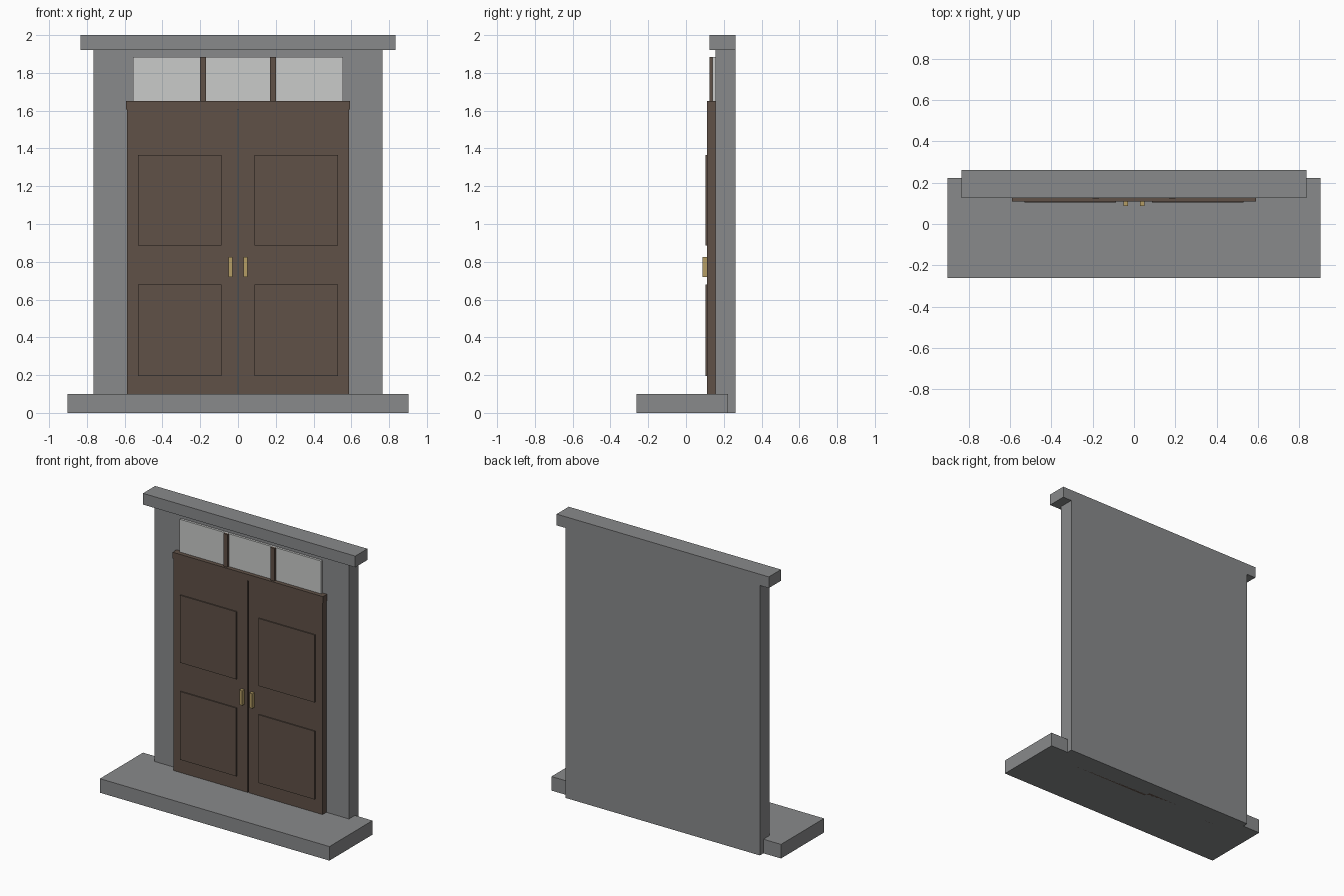
import bpy
import bmesh
from mathutils import Vector

cube = bpy.data.objects.get("Cube")
if cube:
    bpy.data.objects.remove(cube, do_unlink=True)


def material(name, r, g, b):
    mat = bpy.data.materials.new(name)
    mat.use_nodes = True
    mat.diffuse_color = (r, g, b, 1)
    mat.node_tree.nodes["Principled BSDF"].inputs["Base Color"].default_value = (r, g, b, 1)
    return mat


stone = material("grey stone", 0.25, 0.255, 0.26)
wood = material("dark brown wood", 0.115, 0.082, 0.063)
glass = material("pale glass", 0.59, 0.6, 0.59)
brass = material("brass", 0.46, 0.34, 0.13)


def box(name, mat, xs, ys, zs):
    """Box spanning the given (low, high) range on each axis."""
    low, high = (Vector(c) for c in zip(xs, ys, zs))
    bm = bmesh.new()
    bmesh.ops.create_cube(bm, size=1)
    for v in bm.verts:
        v.co = (low + high) / 2 + v.co * (high - low)
    mesh = bpy.data.meshes.new(name)
    bm.to_mesh(mesh)
    bm.free()
    mesh.materials.append(mat)
    obj = bpy.data.objects.new(name, mesh)
    bpy.context.collection.objects.link(obj)
    return obj


def pair(name, mat, xs, ys, zs):
    """One box on the left (+x) and its mirror image on the right."""
    box("left_" + name, mat, xs, ys, zs)
    box("right_" + name, mat, (-xs[1], -xs[0]), ys, zs)


# Stone surround
box("doorstep", stone, (-0.903, 0.903), (-0.262, 0.222), (0, 0.1))
box("wall", stone, (-0.765, 0.765), (0.155, 0.262), (0, 1.92))
box("lintel", stone, (-0.835, 0.835), (0.125, 0.262), (1.92, 2))

# Double door with raised panels and handles
pair("door", wood, (0.003, 0.587), (0.112, 0.155), (0, 1.61))
pair("lower_panel", wood, (0.087, 0.53), (0.104, 0.112), (0.195, 0.68))
pair("upper_panel", wood, (0.087, 0.53), (0.104, 0.112), (0.885, 1.365))
pair("handle", brass, (0.028, 0.051), (0.087, 0.112), (0.72, 0.825))

# Transom window
box("transom_bar", wood, (-0.592, 0.592), (0.11, 0.155), (1.607, 1.652))
box("transom_glass", glass, (-0.557, 0.557), (0.139, 0.155), (1.652, 1.885))
pair("mullion", wood, (0.17, 0.2), (0.124, 0.139), (1.652, 1.885))
